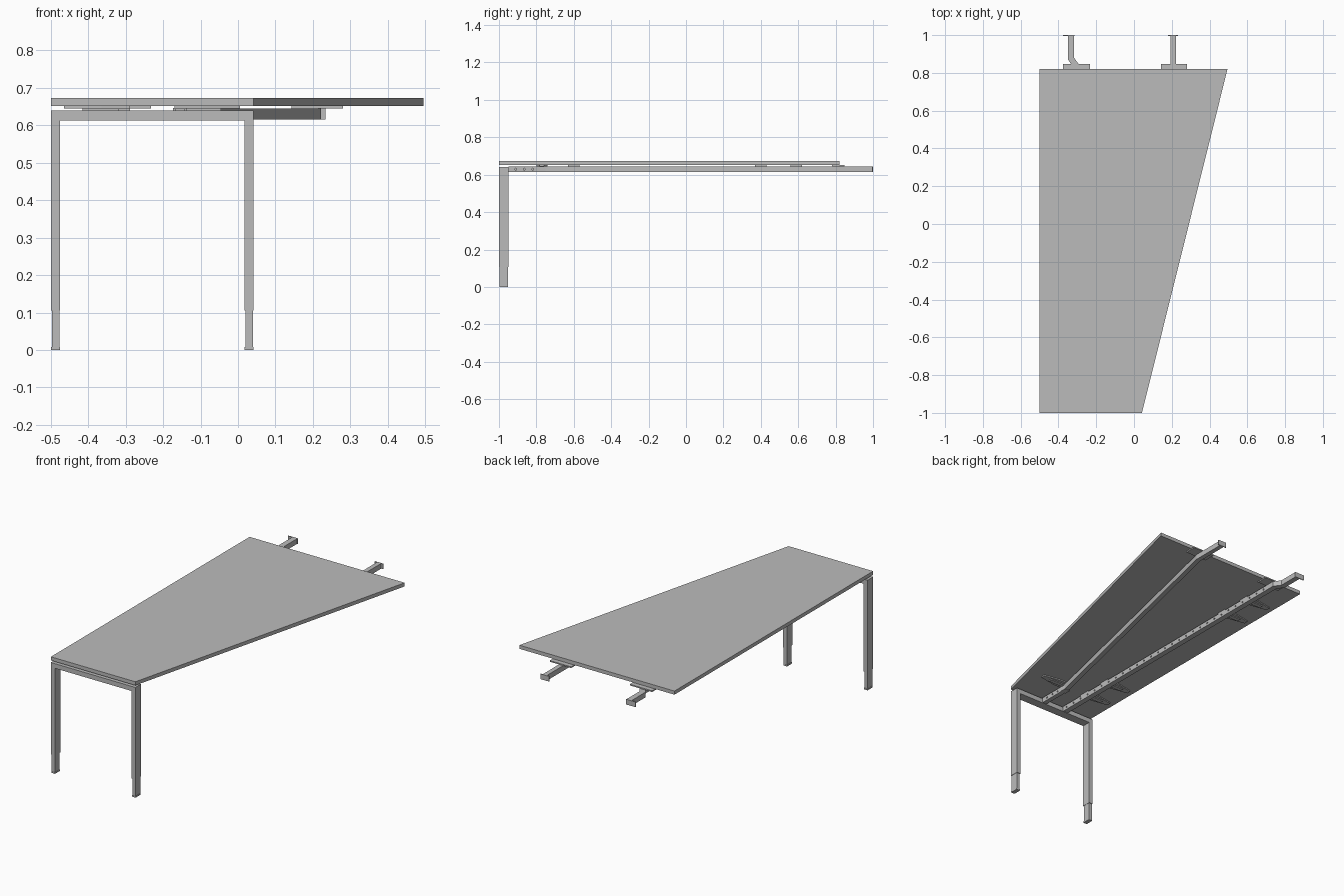
import bpy, bmesh
from mathutils import Vector, Matrix

cube = bpy.data.objects.get("Cube")
if cube:
    bpy.data.objects.remove(cube, do_unlink=True)

grey = bpy.data.materials.new("light_grey")
grey.use_nodes = True
grey.diffuse_color = (0.5, 0.5, 0.5, 1)
grey.node_tree.nodes["Principled BSDF"].inputs["Base Color"].default_value = (0.5, 0.5, 0.5, 1)


def finish(name, bm):
    bmesh.ops.recalc_face_normals(bm, faces=bm.faces)
    mesh = bpy.data.meshes.new(name)
    bm.to_mesh(mesh)
    bm.free()
    mesh.materials.append(grey)
    obj = bpy.data.objects.new(name, mesh)
    bpy.context.collection.objects.link(obj)
    return obj


def prism(name, outline, low, high, axis="z"):
    """Extrude a flat outline along z, or an xz outline along y."""
    bm = bmesh.new()
    place = (lambda a, b: (a, b, low)) if axis == "z" else (lambda a, b: (a, low, b))
    face = bm.faces.new([bm.verts.new(place(a, b)) for a, b in outline])
    ext = bmesh.ops.extrude_face_region(bm, geom=[face])
    verts = [v for v in ext["geom"] if isinstance(v, bmesh.types.BMVert)]
    shift = (0, 0, high - low) if axis == "z" else (0, high - low, 0)
    bmesh.ops.translate(bm, verts=verts, vec=shift)
    return finish(name, bm)


def box(name, x0, x1, y0, y1, z0, z1):
    return prism(name, [(x0, y0), (x1, y0), (x1, y1), (x0, y1)], z0, z1)


def rail(name, path, half, low, high):
    """Bar of even width that follows a path running towards the back."""
    pts = [Vector(p) for p in path]
    left, right = [], []
    for i, p in enumerate(pts):
        a = (p - pts[i - 1]).normalized() if i else None
        b = (pts[i + 1] - p).normalized() if i + 1 < len(pts) else None
        a, b = a or b, b or a
        t = (a + b).normalized()
        side = Vector((t.y, -t.x)) * half / t.dot(a)
        right.append(tuple(p + side))
        left.append(tuple(p - side))
    return prism(name, right + left[::-1], low, high)


def drill(obj, x, ys, z):
    """Shallow row of round holes in the +x face."""
    bm = bmesh.new()
    for y in ys:
        bmesh.ops.create_cone(bm, cap_ends=True, segments=10, radius1=0.005, radius2=0.005,
                              depth=0.024, matrix=Matrix.Translation((x, y, z)) @ Matrix.Rotation(1.5708, 4, "Y"))
    cutter = finish(obj.name + "_hole_cutter", bm)
    cutter.hide_render = True
    cutter.hide_viewport = True
    cutter.display_type = "WIRE"
    mod = obj.modifiers.new("holes", "BOOLEAN")
    mod.operation = "DIFFERENCE"
    mod.solver = "EXACT"
    mod.object = cutter


# Tapered table top
prism("table_top", [(-0.5, -1), (0.042, -1), (0.495, 0.82), (-0.5, 0.82)], 0.652, 0.673)

# Front frame: beam and both upper legs in one profile
X0, X1, LEG, KNEE = -0.5, 0.042, 0.025, 0.106
prism("front_frame", [(X0, KNEE), (X0 + LEG, KNEE), (X0 + LEG, 0.613), (X1 - LEG, 0.613),
                      (X1 - LEG, KNEE), (X1, KNEE), (X1, 0.64), (X0, 0.64)], -1, -0.948, "y")
for side, x in (("right", X0), ("left", X1 - LEG)):
    box(side + "_leg_insert", x + 0.003, x + LEG - 0.002, -0.997, -0.952, 0.008, KNEE)
    box(side + "_foot", x + 0.001, x + LEG, -0.998, -0.951, 0, 0.008)

# Support rails with punched holes
LOW, HIGH, HALF = 0.615, 0.645, 0.016
RX, LX = -0.305, -0.155
right_rail = rail("right_rail", [(RX, -0.95), (RX, 0.835), (-0.333, 0.875), (-0.333, 0.998)], HALF, LOW, HIGH)
drill(right_rail, RX + HALF, [-0.92 + 0.06 * i for i in range(29)], 0.63)
left_rail = rail("left_rail", [(LX, -0.95), (LX, -0.77), (0.208, 0.8), (0.208, 0.998)], 0.0135, LOW, HIGH)
drill(left_rail, LX + 0.0135, [-0.91, -0.865, -0.82], 0.63)
box("left_rail_joint", LX - 0.018, LX + 0.018, -0.79, -0.752, LOW - 0.001, HIGH + 0.001)

# Flanges at the back ends of the rails
box("right_rail_flange", -0.376, -0.314, 0.995, 1, LOW, HIGH)
box("left_rail_flange", 0.18, 0.234, 0.995, 1, LOW, HIGH)

# Mounting plates under the back edge
for name, x0, x1 in (("right_back_plate", -0.376, -0.233), ("left_back_plate", 0.143, 0.28)):
    box(name, x0, x1, 0.78, 0.848, 0.645, 0.652)


# Tapered brackets reaching out from the rails
def bracket(name, x, y, way):
    outline = [(x - way * 0.015, y - 0.03), (x + way * 0.06, y - 0.03), (x + way * 0.16, y - 0.012),
               (x + way * 0.16, y + 0.012), (x + way * 0.06, y + 0.03), (x - way * 0.015, y + 0.03)]
    prism(name, outline, 0.645, 0.652)
    box(name + "_rib", min(x, x + way * 0.11), max(x, x + way * 0.11), y - 0.012, y + 0.012, 0.64, 0.646)


for i, y in enumerate((-0.77, -0.6, 0.4, 0.59)):
    bracket("right_bracket_%d" % (i + 1), RX, y, -1)
bracket("left_bracket", LX, -0.77, 1)
